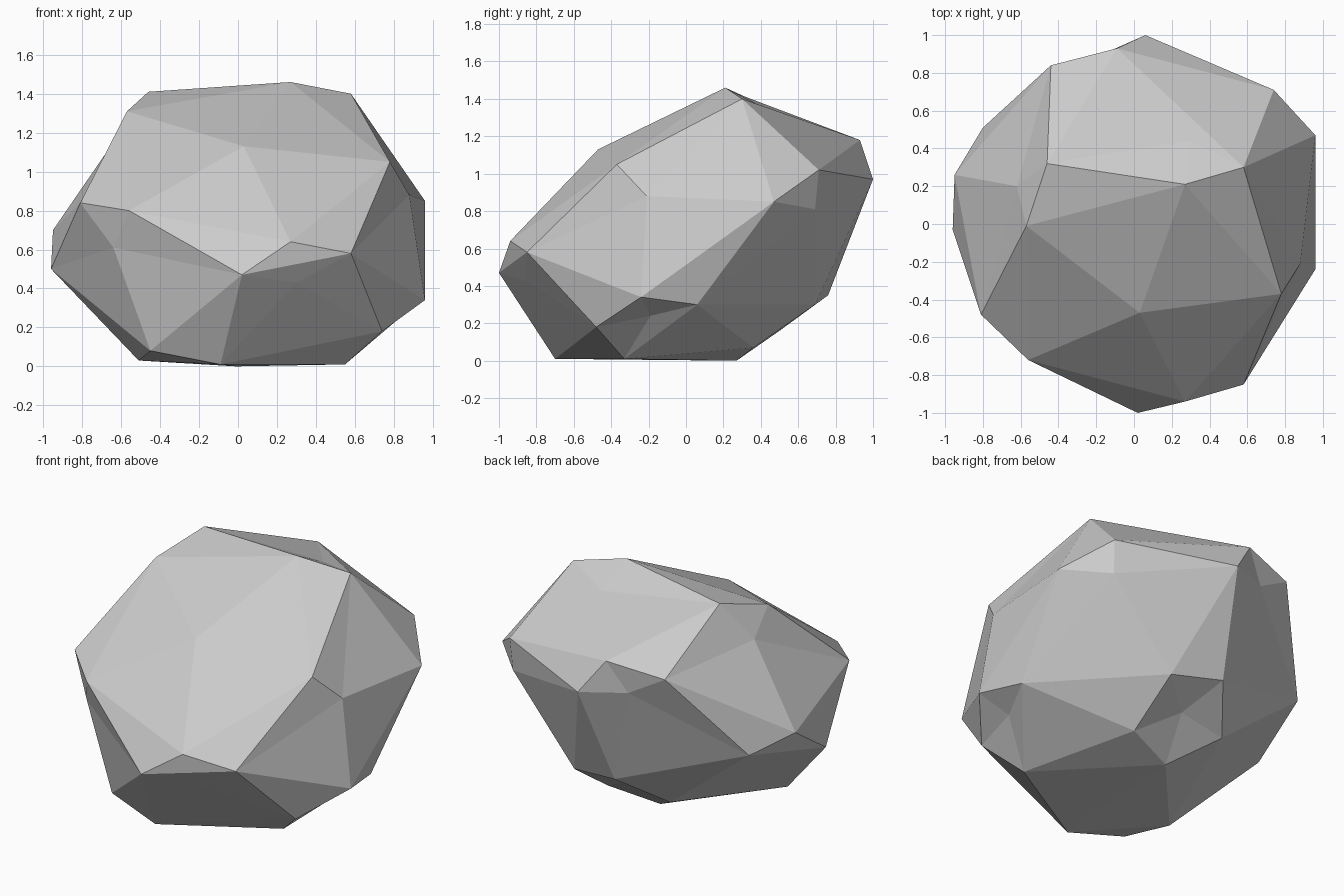
import bpy
import bmesh
from mathutils import Vector

default_cube = bpy.data.objects.get("Cube")
if default_cube:
    bpy.data.objects.remove(default_cube, do_unlink=True)


def make_material(name, colour):
    """Create one plain flat material."""
    material = bpy.data.materials.new(name)
    material.use_nodes = True
    material.diffuse_color = colour
    shader = material.node_tree.nodes["Principled BSDF"]
    shader.inputs["Base Color"].default_value = colour
    shader.inputs["Roughness"].default_value = 0.9
    return material


# Corners of the boulder, from the crown down to the foot
crown = [
    (-.46, .32, 1.41), (.27, .21, 1.46), (.58, .3, 1.4), (-.57, -.01, 1.31),
    (.03, -.47, 1.13), (.78, -.37, 1.05), (-.09, .93, 1.18), (.06, 1, .97),
    (.74, .71, 1.02), (-.44, .84, 1.12),
]
girdle = [
    (-.81, -.48, .84), (-.56, -.72, .8), (.02, -1, .47), (.27, -.94, .64),
    (.58, -.85, .58), (.96, .47, .85), (.96, -.24, .34), (-.8, .51, .61),
    (-.95, .26, .7), (-.96, -.03, .5),
]
foot = [
    (.89, .06, .3), (.74, -.48, .18), (.55, -.33, .01), (-.09, -.7, .01),
    (-.45, -.62, .08), (-.51, -.29, .03), (-.01, .27, 0), (.3, .36, .07),
    (.3, .69, .3), (-.24, .5, .16), (-.03, .76, .35),
]
# Shallow points inside the broad facets: slight swells and chips
facet_centres = [
    (.29, .44, 1.34), (-.62, .2, 1.18), (.88, -.21, .88), (.73, .69, .81),
    (-.64, -.6, .61), (.3, -.86, .43), (.07, .51, .21), (.78, -.19, .24),
    (-.21, .88, .99),
]


def build_boulder(name, corners, centres, material, push=1.06):
    """Hull the corners with raised facet centres, then settle the centres."""
    bm = bmesh.new()
    for corner in corners:
        bm.verts.new(corner)

    middle = Vector((0, 0, .72))
    settle = {}
    for centre in centres:
        target = Vector(centre)
        raised = middle + (target - middle) * push
        settle[bm.verts.new(raised)] = target

    # Wrap everything in one faceted skin
    bmesh.ops.convex_hull(bm, input=bm.verts[:], use_existing_faces=False)
    for vertex, target in settle.items():
        vertex.co = target

    # Drop any corner the skin does not use
    loose = [vertex for vertex in bm.verts if not vertex.link_faces]
    bmesh.ops.delete(bm, geom=loose, context="VERTS")
    bmesh.ops.recalc_face_normals(bm, faces=bm.faces[:])
    for face in bm.faces:
        face.smooth = False

    mesh = bpy.data.meshes.new(name)
    bm.to_mesh(mesh)
    bm.free()
    mesh.materials.append(material)
    boulder = bpy.data.objects.new(name, mesh)
    bpy.context.collection.objects.link(boulder)
    return boulder


stone_grey = make_material("stone_grey", (.6, .6, .6, 1))
build_boulder("boulder", crown + girdle + foot, facet_centres, stone_grey)
